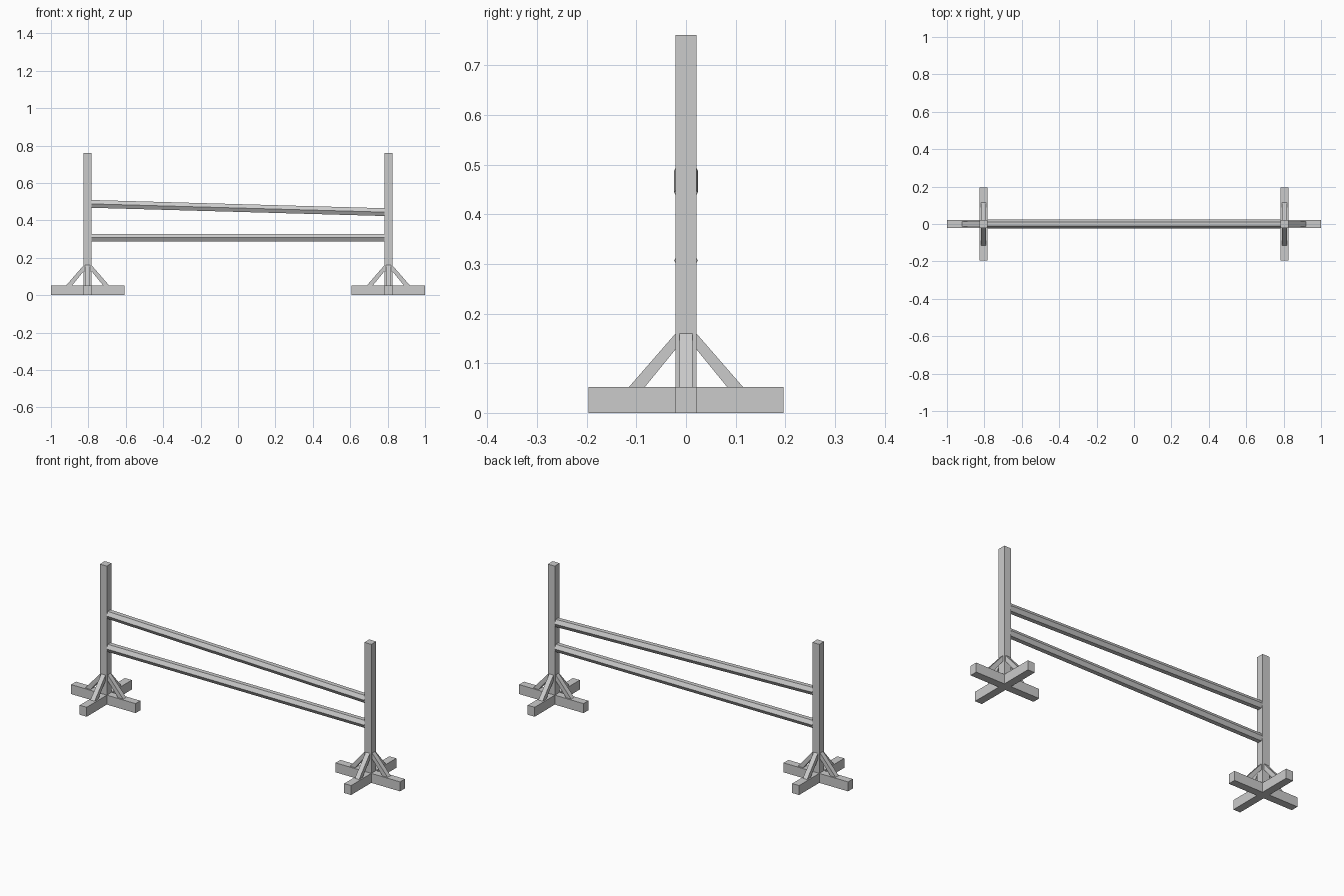
import bpy, math
from mathutils import Matrix, Vector

if "Cube" in bpy.data.objects:
    bpy.data.objects.remove(bpy.data.objects["Cube"])

POST_X = 0.804      # stand centre
T = 0.021           # half thickness of timber


def make_prism(name, ring_a, ring_b):
    """Solid between two matching polygons."""
    n = len(ring_a)
    faces = [tuple(range(n))[::-1], tuple(range(n, 2 * n))]
    faces += [(i, (i + 1) % n, n + (i + 1) % n, n + i) for i in range(n)]
    mesh = bpy.data.meshes.new(name)
    mesh.from_pydata([tuple(v) for v in ring_a + ring_b], [], faces)
    obj = bpy.data.objects.new(name, mesh)
    bpy.context.collection.objects.link(obj)
    # consistent outward normals
    import bmesh
    bm = bmesh.new()
    bm.from_mesh(mesh)
    bmesh.ops.recalc_face_normals(bm, faces=bm.faces)
    bm.to_mesh(mesh)
    bm.free()
    return obj


def box(name, x, hx, hy, z0, z1):
    ring = [(x - hx, -hy), (x + hx, -hy), (x + hx, hy), (x - hx, hy)]
    return make_prism(name, [(a, b, z0) for a, b in ring], [(a, b, z1) for a, b in ring])


def rail(name, z_left, z_right, r=0.024, x=0.783):
    """Six-sided pole with an edge facing front and back."""
    hexa = [(r * math.cos(math.radians(60 * i)), r * math.sin(math.radians(60 * i))) for i in range(6)]
    return make_prism(name, [(-x, y, z + z_left) for y, z in hexa],
                      [(x, y, z + z_right) for y, z in hexa])


# Diagonal brace outline: distance from post centre, height
BRACE = [(T, 0.128), (T, 0.16), (0.115, 0.052), (0.083, 0.052)]

for side, sx in (("left", -POST_X), ("right", POST_X)):
    # Upright and crossed feet
    box(f"{side}_post", sx, T, T, 0, 0.761)
    box(f"{side}_foot_long", sx, 0.196, T, 0, 0.052)
    box(f"{side}_foot_cross", sx, T, 0.196, 0, 0.052)
    # Four braces around the post
    for k in range(4):
        rot = Matrix.Translation((sx, 0, 0)) @ Matrix.Rotation(k * math.pi / 2, 4, 'Z')
        rings = [[rot @ Vector((d, w, z)) for d, z in BRACE] for w in (-0.013, 0.013)]
        make_prism(f"{side}_brace_{k + 1}", *rings)

# Poles between the posts
rail("lower_rail", 0.307, 0.307)
rail("upper_rail", 0.488, 0.444)
